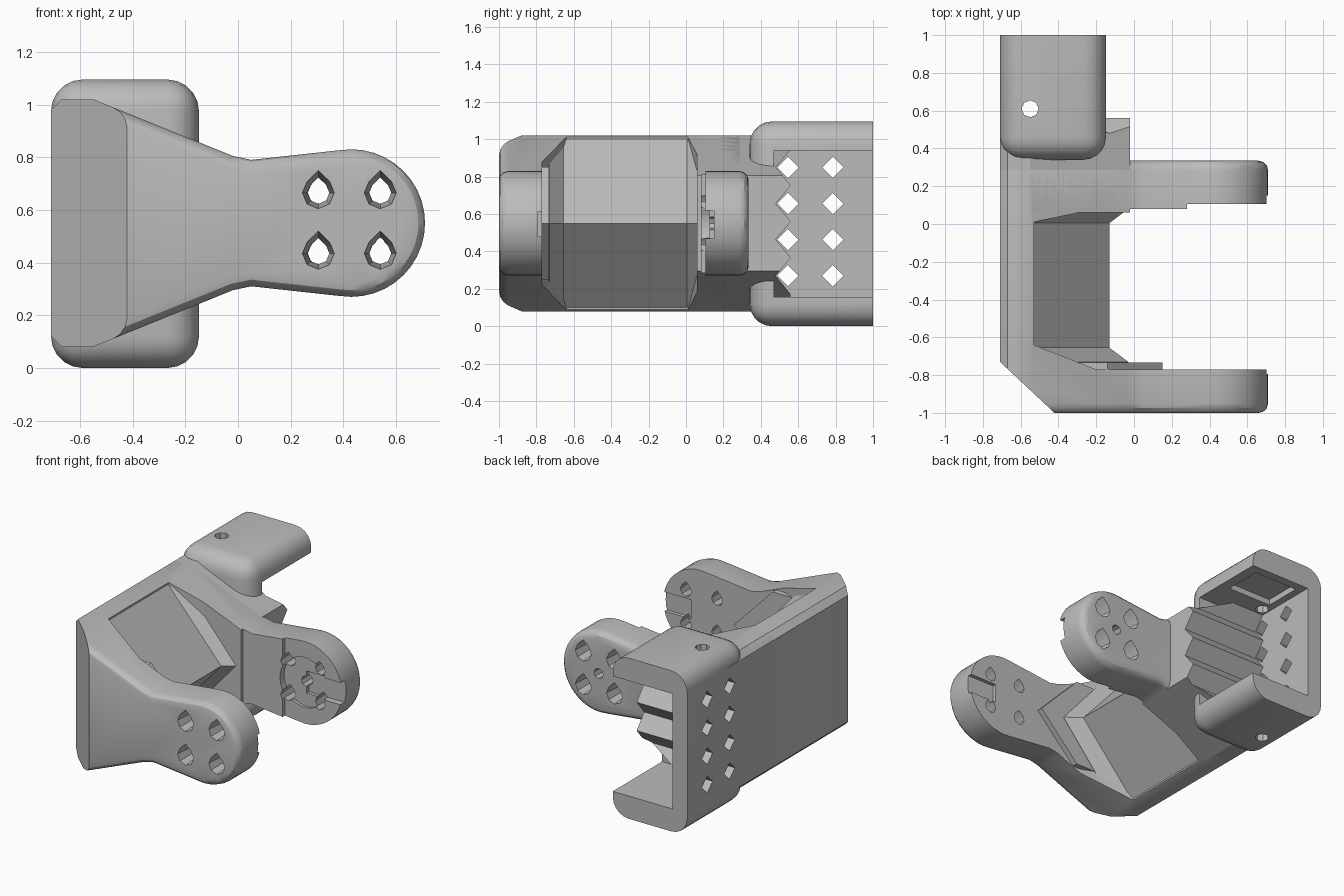
import bpy, bmesh, math

if "Cube" in bpy.data.objects:
    bpy.data.objects.remove(bpy.data.objects["Cube"])

MID = 0.55  # height of the symmetry plane

grey = bpy.data.materials.new("light grey plastic")
grey.use_nodes = True
grey.diffuse_color = (0.5, 0.5, 0.5, 1)
grey.node_tree.nodes["Principled BSDF"].inputs["Base Color"].default_value = (0.5, 0.5, 0.5, 1)


def loft(name, rings, round_caps=0, round_all=0):
    """Closed solid skinned through matching rings of points."""
    bm = bmesh.new()
    loops = [[bm.verts.new(p) for p in ring] for ring in rings]
    n = len(loops[0])
    for a, b in zip(loops, loops[1:]):
        for i in range(n):
            j = (i + 1) % n
            bm.faces.new((a[i], a[j], b[j], b[i]))
    caps = [bm.faces.new(loops[0]), bm.faces.new(loops[-1])]
    bmesh.ops.recalc_face_normals(bm, faces=bm.faces)
    if round_caps:
        edges = [e for f in caps for e in f.edges]
        bmesh.ops.bevel(bm, geom=edges, offset=round_caps, segments=3, profile=0.5, affect='EDGES')
    if round_all:
        bmesh.ops.bevel(bm, geom=bm.edges[:], offset=round_all, segments=5, profile=0.5, affect='EDGES')
    mesh = bpy.data.meshes.new(name)
    bm.to_mesh(mesh)
    bm.free()
    mesh.materials.append(grey)
    obj = bpy.data.objects.new(name, mesh)
    bpy.context.collection.objects.link(obj)
    return obj


def along_x(name, pts, x0, x1):
    return loft(name, [[(x, y, z) for y, z in pts] for x in (x0, x1)])


def along_y(name, pts, y0, y1, **kw):
    return loft(name, [[(x, y, z) for x, z in pts] for y in (y0, y1)], **kw)


def along_z(name, pts, z0, z1, **kw):
    return loft(name, [[(x, y, z) for x, y in pts] for z in (z0, z1)], **kw)


def box(name, x0, x1, y0, y1, z0, z1, **kw):
    return along_z(name, [(x0, y0), (x1, y0), (x1, y1), (x0, y1)], z0, z1, **kw)


def circle(cx, cy, r, n):
    return [(cx + r * math.cos(math.tau * i / n), cy + r * math.sin(math.tau * i / n)) for i in range(n)]


def combine(obj, tools, op='DIFFERENCE'):
    """Apply each tool as a boolean, then discard it."""
    bpy.context.view_layer.objects.active = obj
    for tool in tools:
        tool.hide_render = True
        mod = obj.modifiers.new("cut", 'BOOLEAN')
        mod.operation, mod.solver, mod.object = op, 'EXACT', tool
        bpy.ops.object.modifier_apply(modifier=mod.name)
        bpy.data.objects.remove(tool)


def teardrop(x, z, r):
    ring = circle(x, z, r, 8)
    ring[2] = (x, z + 1.4 * r)
    return ring


def screw_hole(x, z, outer, inner):
    step = 0.02 if inner > outer else -0.02
    rings = [(outer - step, 0.062), (inner + step, 0.04)]
    return loft("hole_cutter", [[(px, y, pz) for px, pz in teardrop(x, z, r)] for y, r in rings])


# Side outline shared by the frame and both arms
upper = [(-0.71, 0.98), (-0.67, 1.02), (-0.55, 1.02), (-0.02, 0.805), (0.05, 0.79), (0.38, 0.826)]
arc = [(0.43 + 0.28 * math.cos(a), MID + 0.28 * math.sin(a))
       for a in (math.radians(90 - 180 * i / 20) for i in range(21))]
outline = upper + arc + [(x, 2 * MID - z) for x, z in reversed(upper)]

# C-shaped frame: back plate with a front and a rear arm
frame = along_y("frame", outline, -1.0, 0.335, round_caps=0.05)
plan = [(-0.8, 0.6), (-0.8, -0.645), (-0.4, -1.02), (0.9, -1.02), (0.9, -0.77), (-0.2, -0.77),
        (-0.53, -0.64), (-0.53, 0.01), (-0.2, 0.08), (0.28, 0.08), (0.28, 0.105),
        (0.9, 0.105), (0.9, 0.6)]
combine(frame, [along_z("plan_cutter", plan, -0.2, 1.3)], 'INTERSECT')

# Screw holes, horn recess and slots in the arms
cutters = [screw_hole(x, z, *ys) for x in (0.305, 0.54) for z in (0.435, 0.665)
           for ys in ((-1.0, -0.77), (0.335, 0.1))]
cutters += [along_y("hub_cutter", circle(0.425, MID, 0.035, 8), 0.0, 0.5),
            along_y("recess_cutter", circle(0.43, MID, 0.17, 32), 0.0, 0.125),
            box("slot_cutter", 0.43, 0.9, 0.0, 0.15, 0.47, 0.62),
            box("slot_cutter", 0.5, 0.9, -0.795, -0.6, 0.48, 0.61)]
combine(frame, cutters)


# Ridged brace along the inside of the back plate, flared at both ends
def chevron(y, shoulder, apex, half):
    pts = [(-0.6, -half), (shoulder, -half), (apex, 0), (shoulder, half), (-0.6, half)]
    return [(x, y, MID + z) for x, z in pts]


ridge = (-0.53, -0.13, 0.45)
flare = (-0.33, -0.03, 0.35)
loft("inner_brace", [chevron(-0.8, *flare), chevron(-0.73, *flare), chevron(-0.655, *ridge),
                     chevron(0.005, *ridge), chevron(0.08, *flare), chevron(0.2, *flare)])
step = [(-0.3, 0.25), (-0.14, 0.25), (0.15, MID), (-0.14, 0.85), (-0.3, 0.85)]
along_y("front_arm_step", step, -0.8, -0.732)

# Rear wall with corrugated back face
slots = [0.27 + 0.193 * i for i in range(4)]
zigzag = [(0.06, 0.0), (0.56, 0.0), (0.56, 0.17)]
for z in slots:
    zigzag += [(0.48, z), (0.56, z + 0.0965)]
zigzag += [(0.56, 1.1), (0.06, 1.1)]
wall = along_x("rear_wall", zigzag, -0.8, -0.02)
combine(wall, [along_y("outline_cutter", outline, -0.2, 0.8)], 'INTERSECT')

# Rounded clip housing, open at the back and inner side
clip = box("clip_housing", -0.71, -0.148, 0.34, 1.2, 0.0, 1.095, round_all=0.12)
cutters = [box("end_cutter", -1, 0.2, 1.0, 1.5, -0.2, 1.3),
           box("cavity_cutter", -0.6, 0.2, 0.47, 1.3, 0.155, 0.94),
           box("recess_cutter", -0.55, -0.22, 0.68, 0.94, 0.8, 0.98),
           along_z("pin_cutter", circle(-0.55, 0.61, 0.045, 8), -0.2, 1.3)]
cutters += [along_x("vent_cutter", circle(y, z, 0.057, 4), -0.9, -0.5)
            for y in (0.545, 0.785) for z in slots]
combine(clip, cutters)

# Smooth the rounded edges and keep hard ones crisp
for obj in (frame, clip):
    bpy.ops.object.select_all(action='DESELECT')
    obj.select_set(True)
    bpy.context.view_layer.objects.active = obj
    bpy.ops.object.shade_smooth_by_angle(angle=math.radians(30))
